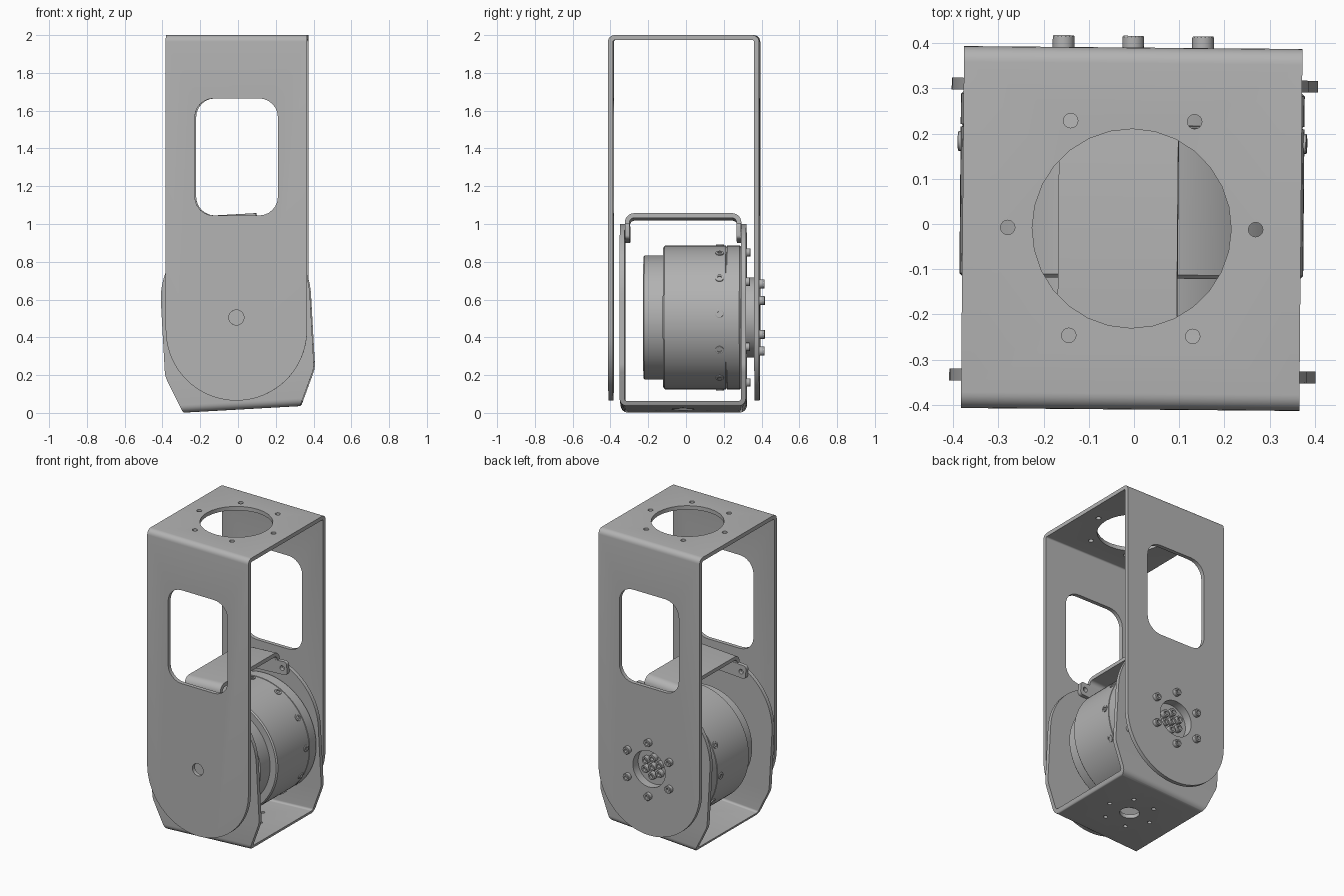
import bpy, bmesh
from math import radians, pi, cos, sin, tan
from mathutils import Matrix, Vector

old = bpy.data.objects.get("Cube")
if old:
    bpy.data.objects.remove(old, do_unlink=True)

grey = bpy.data.materials.new("bare_metal_grey")
grey.use_nodes = True
COLOUR = (0.45, 0.45, 0.45, 1)
grey.diffuse_color = COLOUR
grey.node_tree.nodes["Principled BSDF"].inputs["Base Color"].default_value = COLOUR

# Frames: the whole assembly is slightly turned, the inner half swings on the pivot
OUTER = Matrix.Translation((-0.005, 0, 0)) @ Matrix.Rotation(radians(-0.5), 4, 'Z')
INNER = OUTER @ Matrix.Translation((0, 0, 0.505)) @ Matrix.Rotation(radians(-3.2), 4, 'Y')
ALONG_Y = Matrix.Rotation(radians(-90), 4, 'X')
parts = []


def finish(name, bm, matrix):
    bmesh.ops.recalc_face_normals(bm, faces=bm.faces)
    mesh = bpy.data.meshes.new(name)
    bm.to_mesh(mesh)
    bm.free()
    mesh.materials.append(grey)
    obj = bpy.data.objects.new(name, mesh)
    obj.matrix_world = matrix
    bpy.context.collection.objects.link(obj)
    parts.append(obj)
    return obj


def prism(name, outline, axis, a, b, matrix):
    """Extrude a 2D outline from a to b along an axis."""
    place = {'x': lambda p, t: (t, p[0], p[1]),
             'y': lambda p, t: (p[0], t, p[1]),
             'z': lambda p, t: (p[0], p[1], t)}[axis]
    bm = bmesh.new()
    low = [bm.verts.new(place(p, a)) for p in outline]
    high = [bm.verts.new(place(p, b)) for p in outline]
    bm.faces.new(low)
    bm.faces.new(high)
    for i in range(len(low)):
        j = (i + 1) % len(low)
        bm.faces.new((low[i], low[j], high[j], high[i]))
    return finish(name, bm, matrix)


def lathe(name, profile, matrix, seg=64):
    """Spin a (radius, height) profile around local z."""
    bm = bmesh.new()
    vs = [bm.verts.new((r, 0, h)) for r, h in profile]
    es = [bm.edges.new(pair) for pair in zip(vs, vs[1:])]
    bmesh.ops.spin(bm, geom=vs + es, cent=(0, 0, 0), axis=(0, 0, 1),
                   angle=2 * pi, steps=seg)
    bmesh.ops.remove_doubles(bm, verts=bm.verts, dist=1e-5)
    return finish(name, bm, matrix)


def arc(cx, cy, r, start, end, n):
    return [(cx + r * cos(radians(start + (end - start) * i / n)),
             cy + r * sin(radians(start + (end - start) * i / n))) for i in range(n + 1)]


def circle(cx, cy, r, n=24):
    return arc(cx, cy, r, 0, 360, n)[:-1]


def rounded(corners, n=6):
    """Polygon from (x, y, fillet radius) corners."""
    out = []
    for i, (x, y, r) in enumerate(corners):
        p = Vector((x, y))
        d0 = (Vector(corners[i - 1][:2]) - p).normalized()
        d1 = (Vector(corners[(i + 1) % len(corners)][:2]) - p).normalized()
        if r == 0:
            out.append((x, y))
            continue
        half = d0.angle(d1) / 2
        centre = p + (d0 + d1).normalized() * (r / sin(half))
        u = p + d0 * (r / tan(half)) - centre
        v = p + d1 * (r / tan(half)) - centre
        total = u.angle(v)
        for k in range(n + 1):
            t = k / n
            q = (u * sin((1 - t) * total) + v * sin(t * total)) / sin(total)
            out.append(tuple(centre + q))
    return out


def u_profile(y0, y1, end, base, thick, radius):
    """Bent sheet: two legs starting at end, joined at base."""
    s = thick if base > end else -thick
    ri = max(radius - thick, 0.01)
    return rounded([(y0, end, 0), (y0, base, radius), (y1, base, radius), (y1, end, 0),
                    (y1 - thick, end, 0), (y1 - thick, base - s, ri),
                    (y0 + thick, base - s, ri), (y0 + thick, end, 0)])


def boolean(obj, cutters, operation='DIFFERENCE'):
    for c in cutters:
        m = obj.modifiers.new("cut", 'BOOLEAN')
        m.operation, m.solver, m.object = operation, 'EXACT', c
    bpy.context.view_layer.update()
    deps = bpy.context.evaluated_depsgraph_get()
    mesh = bpy.data.meshes.new_from_object(obj.evaluated_get(deps))
    obj.modifiers.clear()
    obj.data = mesh
    for c in cutters:
        parts.remove(c)
        bpy.data.objects.remove(c, do_unlink=True)


def ring(radius, count, offset=0):
    return [(radius * cos(radians(offset) + 2 * pi * i / count),
             radius * sin(radians(offset) + 2 * pi * i / count)) for i in range(count)]


def bolt(name, r, h, matrix):
    """Socket head screw, head pointing along local z."""
    lathe(name, [(0, h * 0.4), (r * 0.5, h * 0.4), (r * 0.5, h), (r * 0.92, h),
                 (r, h * 0.9), (r, 0), (0, 0)], matrix, 16)


# Outer bracket: tall inverted U with rounded ends, windows and mounting holes
W = 0.374
outer = prism("outer_bracket", u_profile(-0.41, 0.39, 0, 2.0, 0.026, 0.035), 'x', -0.5, 0.5, OUTER)
shape = [(W, 2.1), (-W, 2.1)] + arc(0, 0.065 + W, W, 180, 360, 40)
boolean(outer, [prism("trim", shape, 'y', -1, 1, OUTER)], 'INTERSECT')
window = rounded([(-0.22, 1.045, 0.1), (0.22, 1.045, 0.1), (0.22, 1.665, 0.1), (-0.22, 1.665, 0.1)])
cuts = [prism("cut", window, 'y', -1, 1, OUTER),
        prism("cut", circle(0, 0.505, 0.04), 'y', -0.6, -0.3, OUTER),
        prism("cut", circle(0, 0.505, 0.12, 40), 'y', 0.3, 0.6, OUTER),
        prism("cut", circle(0, -0.01, 0.22, 28), 'z', 1.9, 2.1, OUTER)]
cuts += [prism("cut", circle(x, y - 0.01, 0.016, 16), 'z', 1.9, 2.1, OUTER) for x, y in ring(0.274, 6)]
boolean(outer, cuts)

# Inner bracket: upright U with domed sides and chamfered foot
D = 0.395
inner = prism("inner_bracket", u_profile(-0.349, 0.32, 0.6, -0.487, 0.026, 0.04), 'x', -0.5, 0.5, INNER)
foot = rounded([(-D, 0.1, 0), (-D, -0.29, 0.12), (-0.31, -0.487, 0.015),
                (0.31, -0.487, 0.015), (D, -0.29, 0.12), (D, 0.1, 0)])
boolean(inner, [prism("trim", foot + arc(0, 0.1, D, 0, 180, 40)[1:-1], 'y', -1, 1, INNER)], 'INTERSECT')
cuts = [prism("cut", circle(0, -0.015, 0.06), 'z', -0.6, -0.4, INNER)]
cuts += [prism("cut", circle(x, y - 0.015, 0.013, 16), 'z', -0.6, -0.4, INNER)
         for x, y in ring(0.155, 6)]
boolean(inner, cuts)

# Bridge strap joining the inner bracket sides, with screw tabs
prism("bridge_strap", u_profile(-0.323, 0.294, 0.41, 0.546, 0.025, 0.05), 'x', -0.132, 0.132, INNER)
for name, y in (("front_tab", -0.322), ("back_tab", 0.268)):
    tab = prism(name, rounded([(-0.2, 0.405, 0.02), (0.2, 0.405, 0.02),
                               (0.2, 0.492, 0.02), (-0.2, 0.492, 0.02)]), 'y', y, y + 0.025, INNER)
    boolean(tab, [prism("cut", circle(x, 0.447, 0.016, 16), 'y', y - 0.1, y + 0.1, INNER)
                  for x in (-0.165, 0.165)])

# Motor body with stepped front cap and a seam groove
lathe("motor_body", [(0, -0.225), (0.322, -0.225), (0.328, -0.219), (0.328, -0.12), (0.372, -0.12),
                     (0.38, -0.112), (0.38, 0.212), (0.376, 0.213), (0.376, 0.217), (0.38, 0.218),
                     (0.38, 0.285), (0.37, 0.295), (0, 0.295)], INNER @ ALONG_Y, 96)

# Output hub with a recessed centre
lathe("output_hub", [(0, 0.335), (0.12, 0.335), (0.12, 0.364), (0.212, 0.364),
                     (0.212, 0.318), (0, 0.318)], INNER @ ALONG_Y)

# Screws around the motor side, bracket back, hub rim and hub centre
for x, z in ring(1, 12):
    aim = Vector((x, 0, z))
    bolt("motor_side_screw", 0.022, 0.012, INNER @ Matrix.Translation(aim * 0.374 + Vector((0, 0.18, 0)))
         @ aim.to_track_quat('Z', 'Y').to_matrix().to_4x4())
for x, z in ring(0.345, 6, 90):
    bolt("motor_mount_screw", 0.022, 0.024, INNER @ Matrix.Translation((x, 0.318, z)) @ ALONG_Y)
for x, z in ring(0.178, 6, 90):
    bolt("hub_rim_screw", 0.024, 0.028, OUTER @ Matrix.Translation((x, 0.388, z + 0.505)) @ ALONG_Y)
for x, z in ring(0.06, 6, 90) + [(0, 0)]:
    bolt("hub_centre_screw", 0.024, 0.03, INNER @ Matrix.Translation((x, 0.334, z)) @ ALONG_Y)

# Smooth curved faces, keep edges crisp
bpy.ops.object.select_all(action='DESELECT')
for obj in parts:
    obj.select_set(True)
bpy.context.view_layer.objects.active = parts[0]
bpy.ops.object.shade_smooth_by_angle(angle=radians(30))
